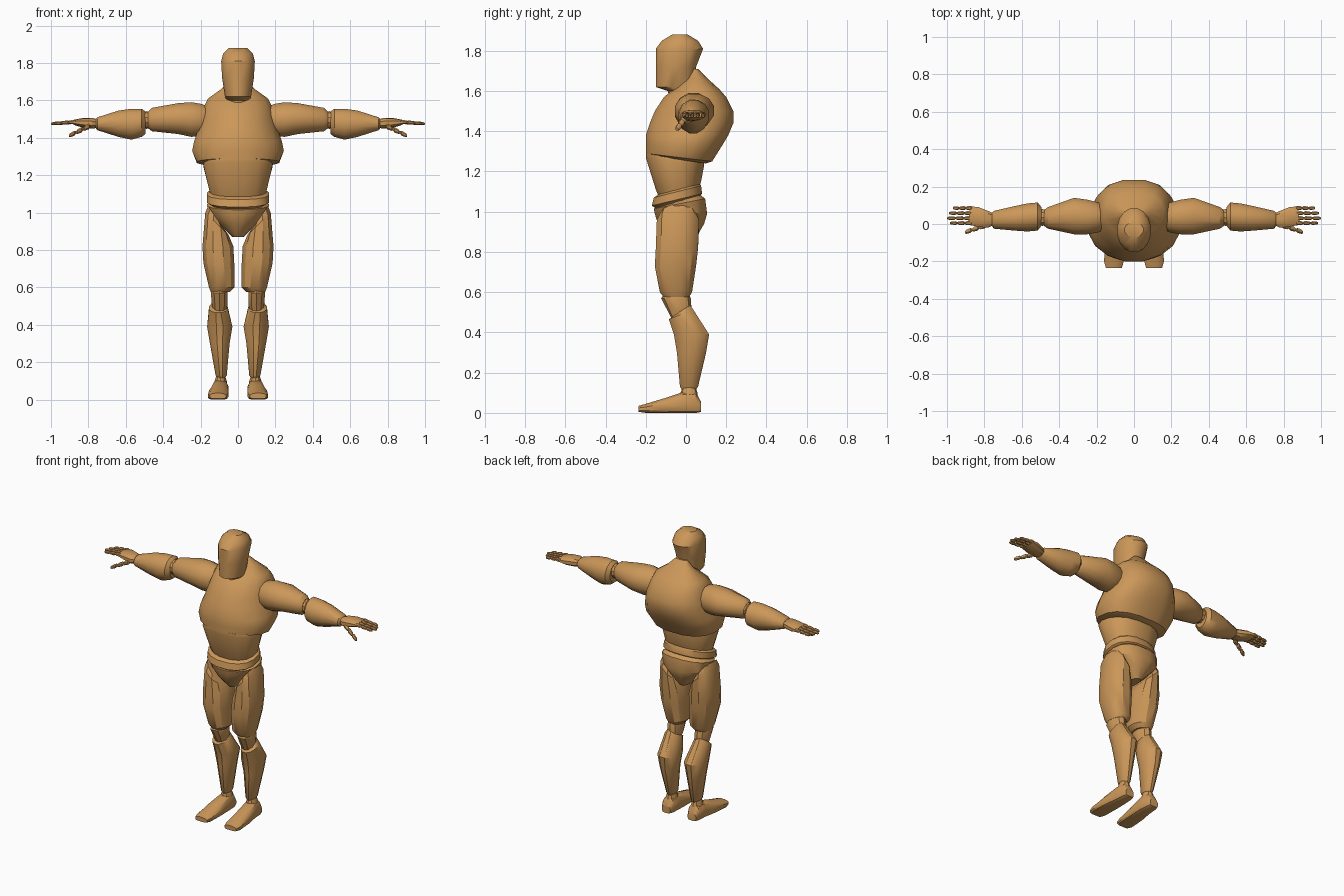
import bpy
import bmesh
import math

# Remove only the default object
default_cube = bpy.data.objects.get("Cube")
if default_cube:
    bpy.data.objects.remove(default_cube, do_unlink=True)

# Single wood colour shared by every part
wood = bpy.data.materials.new("warm_wood")
wood.use_nodes = True
wood.diffuse_color = (0.6, 0.31, 0.1, 1)
wood.node_tree.nodes["Principled BSDF"].inputs["Base Color"].default_value = wood.diffuse_color


def rounded(value, power):
    """Superellipse coordinate: higher power gives a squarer section."""
    return math.copysign(abs(value) ** (2 / power), value)


def loft(name, rows, axis="z", sides=12, front=2.0, back=2.0, side=1):
    """Skin a closed solid through rounded sections placed along an axis.

    Each row is: position, low and high of the first cross direction,
    low and high of the second, then optional tilts along both directions.
    """
    order = {"x": (0, 1, 2), "y": (1, 0, 2), "z": (2, 0, 1)}[axis]
    bm = bmesh.new()
    rings = []
    for row in rows:
        position, a_low, a_high, b_low, b_high = row[:5]
        tilt_a, tilt_b = row[5:] if len(row) > 5 else (0, 0)
        ring = []
        for step in range(sides):
            angle = math.tau * (step + 0.5) / sides
            power = back if math.sin(angle) > 0 else front
            u = rounded(math.cos(angle), power)
            v = rounded(math.sin(angle), power)
            # Stretch so that the polygon fills the given extents
            stretch = 1 / math.cos(math.pi / sides) ** (2 / power)
            u, v = u * stretch, v * stretch
            point = [0, 0, 0]
            point[order[0]] = position + tilt_a * u + tilt_b * v
            point[order[1]] = (a_low + a_high) / 2 + u * (a_high - a_low) / 2
            point[order[2]] = (b_low + b_high) / 2 + v * (b_high - b_low) / 2
            point[0] *= side
            ring.append(bm.verts.new(point))
        rings.append(ring)
    for lower, upper in zip(rings, rings[1:]):
        for i in range(sides):
            j = (i + 1) % sides
            bm.faces.new((lower[i], lower[j], upper[j], upper[i]))
    bm.faces.new(rings[0])
    bm.faces.new(rings[-1])
    bmesh.ops.recalc_face_normals(bm, faces=bm.faces)
    mesh = bpy.data.meshes.new(name)
    bm.to_mesh(mesh)
    bm.free()
    mesh.materials.append(wood)
    part = bpy.data.objects.new(name, mesh)
    bpy.context.collection.objects.link(part)
    bpy.ops.object.select_all(action="DESELECT")
    part.select_set(True)
    bpy.context.view_layer.objects.active = part
    bpy.ops.object.shade_smooth_by_angle(angle=math.radians(32))
    return part


def central(name, rows, **options):
    """Symmetric part: height, half width, front, back, optional tilt."""
    full = [(z, -w, w, f, b, 0, tilt[0] if tilt else 0) for z, w, f, b, *tilt in rows]
    return loft(name, full, sides=16, **options)


def pair(name, rows, **options):
    """Build a part on the left (+x) and its mirror image on the right."""
    for label, side in (("left", 1), ("right", -1)):
        loft(label + "_" + name, rows, side=side, **options)


# Head with flat face and tapering neck
central("head", [
    (1.55, .05, -.08, .03), (1.6, .06, -.09, .04), (1.62, .07, -.15, .04),
    (1.72, .085, -.15, .05), (1.81, .09, -.15, .085),
    (1.85, .08, -.12, .06), (1.88, .05, -.07, .01),
])

# Barrel chest with hunched upper back and a lower rim
central("chest", [
    (1.26, .18, -.18, .1, -.02), (1.27, .22, -.2, .13, -.02),
    (1.33, .245, -.2, .18), (1.38, .235, -.2, .21), (1.44, .215, -.18, .235),
    (1.5, .2, -.155, .235), (1.57, .18, -.11, .2), (1.61, .16, -.06, .165),
    (1.66, .09, 0, .11), (1.71, .04, .03, .06),
], back=2.5)

# Torso segments
central("abdomen", [
    (1.27, .18, -.2, .09, -.02), (1.25, .185, -.2, .09, -.02),
    (1.13, .155, -.15, .075, .02), (1.11, .15, -.14, .07, .025),
], front=2.3, back=2.3)
central("waist", [
    (1.12, .14, -.13, .06, .03), (1.1, .165, -.16, .075, .03),
    (1.06, .165, -.17, .08, .03), (1.04, .13, -.14, .06, .03),
], front=2.3, back=2.3)
central("pelvis", [
    (1.06, .14, -.13, .07, .025), (1.04, .165, -.16, .095, .025),
    (.99, .15, -.155, .105), (.94, .1, -.14, .09), (.87, .03, -.08, .05),
], back=2.4)

# Legs
pair("thigh", [
    (.97, .07, .16, -.13, .05, .065, 0), (.94, .05, .175, -.145, .065, .06, 0),
    (.82, .025, .19, -.15, .06), (.73, .02, .185, -.155, .05),
    (.6, .02, .155, -.13, .03), (.575, .045, .145, -.11, .015),
], front=2.3, back=2.3)
pair("knee", [
    (.6, .06, .135, -.1, .01), (.57, .055, .145, -.12, .02),
    (.51, .055, .14, -.09, .025), (.45, .07, .13, -.06, .02),
], sides=10)
pair("shin", [
    (.51, .07, .14, -.06, .02, 0, .025), (.49, .055, .155, -.085, .035, 0, .025),
    (.39, .03, .165, -.06, .115), (.3, .045, .15, -.045, .1),
    (.13, .06, .12, -.03, .06), (.115, .07, .11, -.02, .05),
])
pair("ankle", [
    (.13, .07, .115, -.015, .045), (.1, .06, .125, -.025, .055),
    (.05, .06, .13, -.03, .06),
], sides=10)
pair("foot", [
    (.075, .065, .125, .005, .055), (.05, .055, .135, 0, .1),
    (-.01, .05, .14, 0, .105), (-.1, .05, .155, 0, .075),
    (-.2, .055, .16, 0, .045), (-.235, .065, .15, .005, .035),
], axis="y", front=4, back=2.2)

# Arms held straight out
pair("upper_arm", [
    (.15, -.02, .1, 1.43, 1.56), (.19, -.045, .115, 1.41, 1.58),
    (.25, -.055, .13, 1.405, 1.59), (.32, -.055, .14, 1.42, 1.585),
    (.46, -.025, .09, 1.435, 1.56), (.48, -.01, .075, 1.45, 1.54),
], axis="x")
pair("elbow", [
    (.45, 0, .07, 1.46, 1.53), (.49, -.01, .08, 1.45, 1.54),
    (.53, 0, .07, 1.46, 1.53),
], axis="x", sides=10)
pair("forearm", [
    (.495, -.01, .09, 1.42, 1.54), (.515, -.035, .115, 1.405, 1.555),
    (.57, -.04, .11, 1.39, 1.555), (.64, -.035, .095, 1.405, 1.545),
    (.75, -.025, .07, 1.44, 1.51), (.76, -.01, .06, 1.45, 1.5),
], axis="x")

# Hands with tapering, jointed digits
pair("hand", [
    (.74, 0, .05, 1.455, 1.495), (.78, -.02, .07, 1.45, 1.505),
    (.83, -.015, .09, 1.455, 1.505), (.88, -.005, .095, 1.47, 1.495),
], axis="x", sides=10, front=2.5, back=2.5)


def digit(name, root, tip, radius):
    """Three swollen segments between two points, pinched at the joints."""
    rows = []
    for segment in range(3):
        for offset, swell in ((0, 0.5), (0.2, 1), (0.8, 0.9), (1, 0.5)):
            t = (segment + offset * 0.97) / 3
            x, y, z = [p + (q - p) * t for p, q in zip(root, tip)]
            r = radius * swell * (1 - t / 4)
            rows.append((x, y - r, y + r, z - r, z + r))
    pair(name, rows, axis="x", sides=8)


fingers = {"little": (.085, .97), "ring": (.058, .99), "middle": (.031, 1), "index": (.005, .985)}
for finger, (y, reach) in fingers.items():
    digit(finger + "_finger", (.865, y, 1.485), (reach, y, 1.475), .012)
digit("thumb", (.79, -.005, 1.465), (.905, -.045, 1.41), .016)
